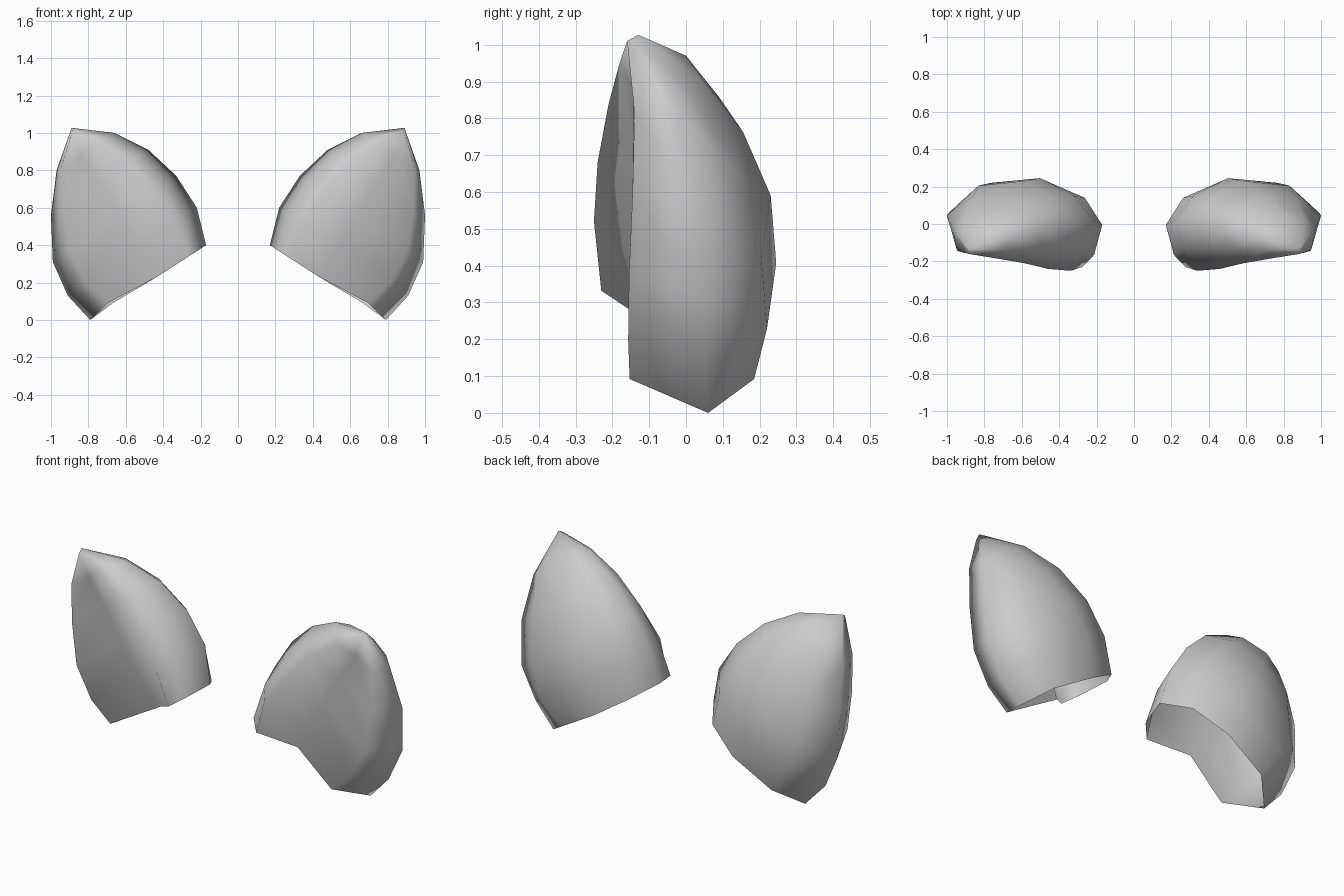
import bpy
import bmesh
from mathutils import Vector

cube = bpy.data.objects.get("Cube")
if cube:
    bpy.data.objects.remove(cube, do_unlink=True)

grey = bpy.data.materials.new("light_grey")
grey.use_nodes = True
COLOR = (0.6, 0.6, 0.6, 1.0)
grey.diffuse_color = COLOR
bsdf = next(n for n in grey.node_tree.nodes if n.type == 'BSDF_PRINCIPLED')
bsdf.inputs["Base Color"].default_value = COLOR
bsdf.inputs["Roughness"].default_value = 0.6

# Each ring runs round the shell: inner end (x, y, z), outer end (x, y, z),
# then three back points and four front points as
# (fraction across, y, optional lift)
RINGS = [
    ((.17, -.005, .40), (.79, .06, .00),
     [(.15, .14), (.43, .205), (.80, .185, .012)],
     [(.845, -.153, .03), (.42, -.08), (.17, -.23), (.07, -.165)]),
    ((.22, .02, .60), (.91, .05, .13),
     [(.14, .15), (.41, .245), (.79, .22)],
     [(.855, -.157), (.45, -.125), (.17, -.25), (.065, -.135)]),
    ((.33, .015, .77), (.99, .06, .31),
     [(.14, .14), (.39, .23), (.76, .205)],
     [(.87, -.155), (.46, -.135), (.195, -.24), (.07, -.13)]),
    ((.48, -.02, .91), (1.0, .045, .56),
     [(.15, .09), (.42, .155), (.73, .15)],
     [(.885, -.145), (.50, -.14), (.20, -.21), (.08, -.13)]),
    ((.66, -.07, 1.0), (.97, -.02, .80),
     [(.15, .00), (.50, .05), (.80, .03)],
     [(.925, -.14), (.58, -.142), (.28, -.182), (.12, -.14)]),
]
TIP_BACK, TIP_FRONT = (.89, -.13, 1.027), (.885, -.16, 1.01)


def ring_points(inner, outer, back, front):
    a, b = Vector(inner), Vector(outer)

    def across(t, y, lift=0.0):
        p = a.lerp(b, t)
        return Vector((p.x, y, p.z + lift))

    return [a] + [across(*p) for p in back] + [b] + [across(*p) for p in front]


def build_shell(name, side):
    bm = bmesh.new()
    loops = [ring_points(*r) for r in RINGS]
    loops.append([Vector(TIP_BACK)] * 5 + [Vector(TIP_FRONT)] * 4)
    rows = [[bm.verts.new((p.x * side, p.y, p.z)) for p in loop] for loop in loops]
    # Skin neighbouring rings, leaving the lower end open
    count = len(rows[0])
    for low, high in zip(rows, rows[1:]):
        for i in range(count):
            j = (i + 1) % count
            bm.faces.new((low[i], low[j], high[j], high[i]))
    bmesh.ops.remove_doubles(bm, verts=bm.verts, dist=0.001)
    # Point the faces outward, judged by the rearmost face
    rear = max(bm.faces, key=lambda f: f.calc_center_median().y)
    rear.normal_update()
    if rear.normal.y < 0:
        bmesh.ops.reverse_faces(bm, faces=bm.faces[:])
    for f in bm.faces:
        f.smooth = True
    mesh = bpy.data.meshes.new(name)
    bm.to_mesh(mesh)
    bm.free()
    mesh.materials.append(grey)
    bpy.context.collection.objects.link(bpy.data.objects.new(name, mesh))


# Mirrored pair of pointed shells
build_shell("left_shell", 1)
build_shell("right_shell", -1)
